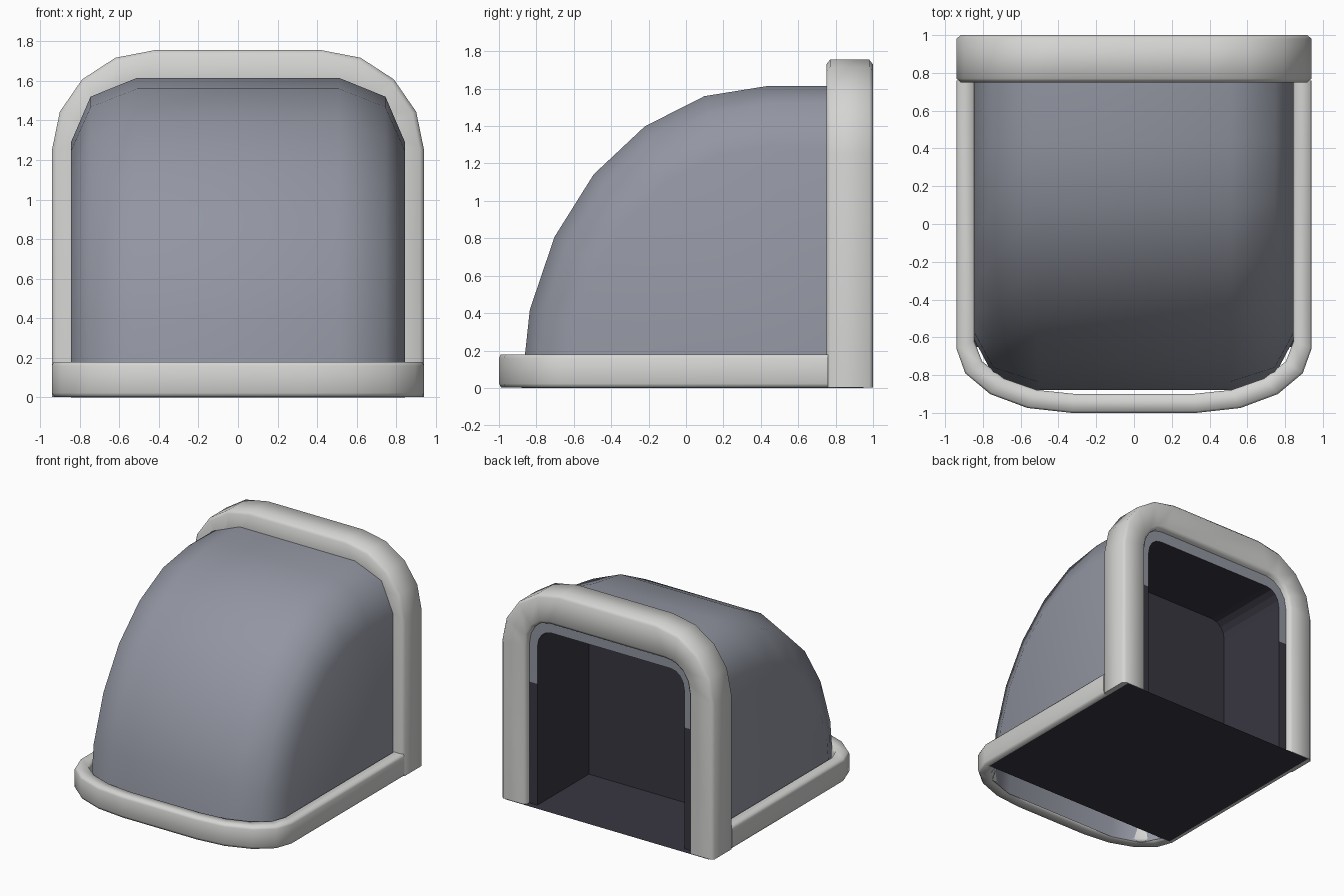
import bpy, math

if "Cube" in bpy.data.objects:
    bpy.data.objects.remove(bpy.data.objects["Cube"])


def material(name, rgb):
    m = bpy.data.materials.new(name)
    m.diffuse_color = (*rgb, 1)
    m.use_nodes = True
    m.node_tree.nodes["Principled BSDF"].inputs["Base Color"].default_value = m.diffuse_color
    return m


TRIM = material("light grey trim", (0.66, 0.66, 0.65))
SHELL = material("blue grey shell", (0.29, 0.305, 0.36))
DARK = material("dark interior", (0.04, 0.037, 0.052))


def make(name, verts, faces, mats, angle=None):
    me = bpy.data.meshes.new(name)
    me.from_pydata(verts, [], faces)
    me.update()
    for m in mats:
        me.materials.append(m)
    ob = bpy.data.objects.new(name, me)
    bpy.context.collection.objects.link(ob)
    if angle:
        bpy.ops.object.select_all(action='DESELECT')
        ob.select_set(True)
        bpy.context.view_layer.objects.active = ob
        bpy.ops.object.mode_set(mode='EDIT')
        bpy.ops.mesh.select_all(action='SELECT')
        bpy.ops.mesh.normals_make_consistent(inside=False)
        bpy.ops.object.mode_set(mode='OBJECT')
        bpy.ops.object.shade_smooth_by_angle(angle=math.radians(angle))
    return ob


def u_path(half, top, rx, ry, legs, n=4):
    """U-shaped outline: leg points, elliptical corner, mirrored."""
    side = [(half, v) for v in legs]
    for i in range(n + 1):
        a = math.pi / 2 * i / n
        side.append((half - rx + rx * math.cos(a), top - ry + ry * math.sin(a)))
    return side + [(-x, v) for x, v in reversed(side)]


def sweep(name, outer, inner, depth, place):
    """Bevelled bar between two outlines; t runs across, h along the depth."""
    lo, hi = depth
    b, t = 0.02, 0.1
    sec = [(0, lo + b), (t, lo), (1 - t, lo), (1, lo + b),
           (1, hi - b), (1 - t, hi), (t, hi), (0, hi - b)]
    k = len(sec)
    verts = [place(o[0] + (i[0] - o[0]) * s, o[1] + (i[1] - o[1]) * s, h)
             for o, i in zip(outer, inner) for s, h in sec]
    n = len(outer)
    faces = [(r * k + j, r * k + (j + 1) % k, (r + 1) * k + (j + 1) % k, (r + 1) * k + j)
             for r in range(n - 1) for j in range(k)]
    faces += [tuple(range(k)), tuple(range((n - 1) * k, n * k))]
    return make(name, verts, faces, [TRIM], 80)


# Arch trim around the rear opening
sweep("rear_arch_trim",
      u_path(0.94, 1.755, 0.52, 0.505, [0.003]),
      u_path(0.72, 1.50, 0.2, 0.22, [0.003]),
      (0.75, 1.0), lambda x, v, h: (x, h, v))

# Trim around the foot of the shell
sweep("base_trim",
      u_path(0.94, 1.0, 0.61, 0.34, [-0.76]),
      u_path(0.845, 0.9, 0.535, 0.28, [-0.76]),
      (0.003, 0.18), lambda x, v, h: (x, -v, h))

# Curved hood: quarter ellipse, shrinking towards its rounded sides
CY, RY, RZ, END = 0.44, 1.32, 1.615, 0.8
columns = [(-0.845, 0.797), (-0.745, 0.941), (-0.51, 1), (0.51, 1), (0.745, 0.941), (0.845, 0.797)]
verts = []
for x, s in columns:
    for i in range(7):
        a = math.radians(15 * i)
        verts.append((x, CY - RY * s * math.cos(a), RZ * s * math.sin(a)))
    verts.append((x, END, RZ * s))
faces = [(c * 8 + i, c * 8 + i + 1, c * 8 + i + 9, c * 8 + i + 8)
         for c in range(5) for i in range(7)]
for c, x in ((0, -0.845), (5, 0.845)):
    verts.append((x, END, 0))
    faces.append(tuple(range(c * 8, c * 8 + 8)) + (len(verts) - 1,))
make("hood_shell", verts, faces, [SHELL], 50)

# Lip just inside the arch: shell colour above, dark on the lower legs
lip_out = u_path(0.74, 1.52, 0.2, 0.22, [0, 0.97])
lip_in = u_path(0.65, 1.41, 0.12, 0.14, [0, 0.97])
n = len(lip_out)
lip = make("opening_lip", [(x, 0.95, z) for x, z in lip_out + lip_in],
           [(i, i + 1, n + i + 1, n + i) for i in range(n - 1)], [SHELL, DARK])
for p in lip.data.polygons:
    p.material_index = 0 if p.center.z > 0.97 else 1

# Recess walls and end wall
verts = [(x, y, z) for y in (0.95, 0.3) for x, z in lip_in]
faces = [(i, n + i, n + i + 1, i + 1) for i in range(n - 1)]
faces.append(tuple(range(n, 2 * n)))
make("recess_walls", verts, faces, [DARK])

# Floor plate
make("floor_plate", [(-0.9, -0.65, 0), (0.9, -0.65, 0), (0.9, 1, 0), (-0.9, 1, 0)],
     [(0, 1, 2, 3)], [DARK])
